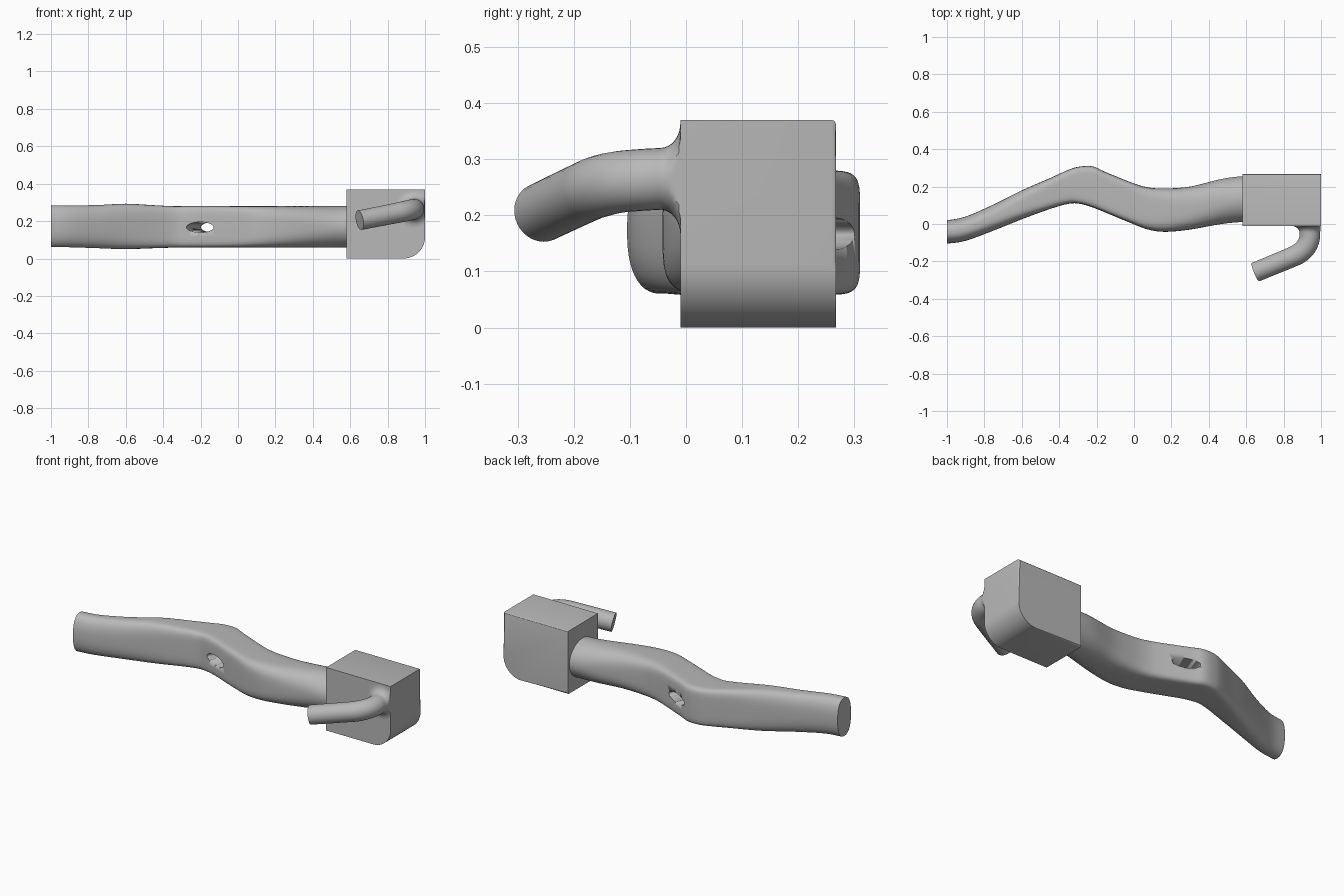
import bpy, bmesh, math
from mathutils import Vector, Matrix

if "Cube" in bpy.data.objects:
    bpy.data.objects.remove(bpy.data.objects["Cube"], do_unlink=True)

grey = bpy.data.materials.new("plain grey")
grey.use_nodes = True
grey.diffuse_color = (0.48, 0.48, 0.48, 1)
grey.node_tree.nodes["Principled BSDF"].inputs["Base Color"].default_value = grey.diffuse_color


def finish(name, bm, angle=35):
    bmesh.ops.recalc_face_normals(bm, faces=bm.faces)
    mesh = bpy.data.meshes.new(name)
    bm.to_mesh(mesh)
    bm.free()
    mesh.materials.append(grey)
    ob = bpy.data.objects.new(name, mesh)
    bpy.context.collection.objects.link(ob)
    activate(ob)
    bpy.ops.object.shade_smooth_by_angle(angle=math.radians(angle))
    return ob


def activate(ob):
    bpy.ops.object.select_all(action='DESELECT')
    ob.select_set(True)
    bpy.context.view_layer.objects.active = ob


def smooth_rows(rows, steps):
    """Spline through rows of numbers."""
    rows = [Vector(r) for r in rows]
    out = []
    for i in range(len(rows) - 1):
        a, b = rows[max(i - 1, 0)], rows[i]
        c, d = rows[i + 1], rows[min(i + 2, len(rows) - 1)]
        for s in range(steps):
            t = s / steps
            out.append(0.5 * (2 * b + (c - a) * t + (2 * a - 5 * b + 4 * c - d) * t**2
                              + (3 * b - a - 3 * c + d) * t**3))
    return out + [rows[-1]]


def loft(rings):
    bm = bmesh.new()
    loops = [[bm.verts.new(p) for p in ring] for ring in rings]
    n = len(loops[0])
    for a, b in zip(loops, loops[1:]):
        for i in range(n):
            j = (i + 1) % n
            bm.faces.new((a[i], a[j], b[j], b[i]))
    bm.faces.new(loops[0])
    bm.faces.new(loops[-1])
    return bm


def power(v, n):
    return math.copysign(abs(v) ** (2 / n), v)


# Bent arm: x, front y, back y, bottom z, top z, squareness
arm_rows = [
    (-1.0, -0.105, 0.02, 0.06, 0.285, 2.4),
    (-0.9, -0.09, 0.04, 0.06, 0.284, 2.5),
    (-0.75, -0.035, 0.105, 0.055, 0.286, 2.8),
    (-0.6, 0.025, 0.18, 0.05, 0.293, 3.5),
    (-0.45, 0.08, 0.245, 0.055, 0.285, 5),
    (-0.35, 0.108, 0.29, 0.058, 0.28, 6),
    (-0.29, 0.108, 0.307, 0.058, 0.28, 7),
    (-0.22, 0.088, 0.308, 0.058, 0.28, 7),
    (-0.15, 0.06, 0.277, 0.058, 0.28, 7),
    (0.0, -0.002, 0.217, 0.058, 0.28, 6),
    (0.08, -0.031, 0.195, 0.058, 0.28, 5),
    (0.17, -0.042, 0.19, 0.058, 0.28, 4),
    (0.3, -0.03, 0.2, 0.058, 0.28, 3),
    (0.45, -0.003, 0.237, 0.058, 0.28, 2.3),
    (0.54, 0.008, 0.252, 0.058, 0.28, 2),
    (0.62, 0.012, 0.257, 0.058, 0.28, 2)]
SIDES = 48
rings = []
for x, y0, y1, z0, z1, n in smooth_rows(arm_rows, 4):
    ring = []
    for k in range(SIDES):
        t = math.tau * (k + 0.5) / SIDES
        ring.append((x, (y0 + y1) / 2 + (y1 - y0) / 2 * power(math.cos(t), n),
                     (z0 + z1) / 2 + (z1 - z0) / 2 * power(math.sin(t), n)))
    rings.append(ring)
arm = finish("bent_arm", loft(rings))

# Oval hole through the arm just past its bend
axis = Vector((0.37, 0.93, 0)).normalized()
along = Vector((axis.y, -axis.x, 0))
rings = []
for reach in (-0.25, 0.25):
    c = Vector((-0.165, 0.175, 0.167)) + axis * reach
    rings.append([c + along * 0.077 * math.cos(math.tau * k / 32)
                  + Vector((0, 0, 0.028 * math.sin(math.tau * k / 32))) for k in range(32)])
cutter = finish("hole_cutter", loft(rings))
cutter.hide_render = True
cut = arm.modifiers.new("hole", 'BOOLEAN')
cut.operation = 'DIFFERENCE'
cut.solver = 'EXACT'
cut.object = cutter
activate(arm)
arm.modifiers.move(len(arm.modifiers) - 1, 0)
bpy.ops.object.modifier_apply(modifier=cut.name)
bpy.data.objects.remove(cutter, do_unlink=True)

# End block with one large rounded lower corner
X0, X1, Y0, Y1, TOP, R = 0.58, 1.0, -0.01, 0.267, 0.37, 0.115
outline = [(X0, 0), (X0, TOP), (X1, TOP)]
for k in range(17):
    t = math.pi / 2 * k / 16
    outline.append((X1 - R + R * math.cos(t), R - R * math.sin(t)))
bm = loft([[(x, y, z) for x, z in outline] for y in (Y0, Y1)])
rim = [e for e in bm.edges if all(v.co.y > Y1 - 0.001 for v in e.verts)
       and any(v.co.x > X0 + 0.001 for v in e.verts)]
bmesh.ops.bevel(bm, geom=rim, offset=0.008, segments=3, profile=0.5, affect='EDGES')
finish("end_block", bm, 30)

# Curved lever: path and radius, flaring where it meets the block
lever_rows = [
    (0.94, -0.045, 0.265, 0.055), (0.938, -0.08, 0.263, 0.055),
    (0.92, -0.122, 0.259, 0.055), (0.885, -0.156, 0.251, 0.055),
    (0.83, -0.183, 0.24, 0.054), (0.65, -0.257, 0.205, 0.053)]
flare = []
for k in range(8):
    t = math.pi / 2 * k / 8
    flare.append(Vector((0.94, -0.01 - 0.042 * (1 - math.cos(t)) * 0.85, 0.265,
                         0.055 + 0.045 * (1 - math.sin(t)))))
path = [Vector((0.94, 0.01, 0.265, 0.1))] + flare + smooth_rows(lever_rows, 5)
rings = []
for i, p in enumerate(path):
    a, b = path[max(i - 1, 0)], path[min(i + 1, len(path) - 1)]
    d = (b - a).to_3d().normalized()
    up = Vector((0, 0, 1))
    side = d.cross(up).normalized()
    up = side.cross(d)
    ring = []
    for k in range(32):
        t = math.tau * k / 32
        q = p.to_3d() + p.w * (side * math.cos(t) + up * math.sin(t))
        q.x = min(q.x, 0.998)
        q.z = min(q.z, TOP - 0.003)
        ring.append(q)
    rings.append(ring)
finish("curved_lever", loft(rings), 40)
